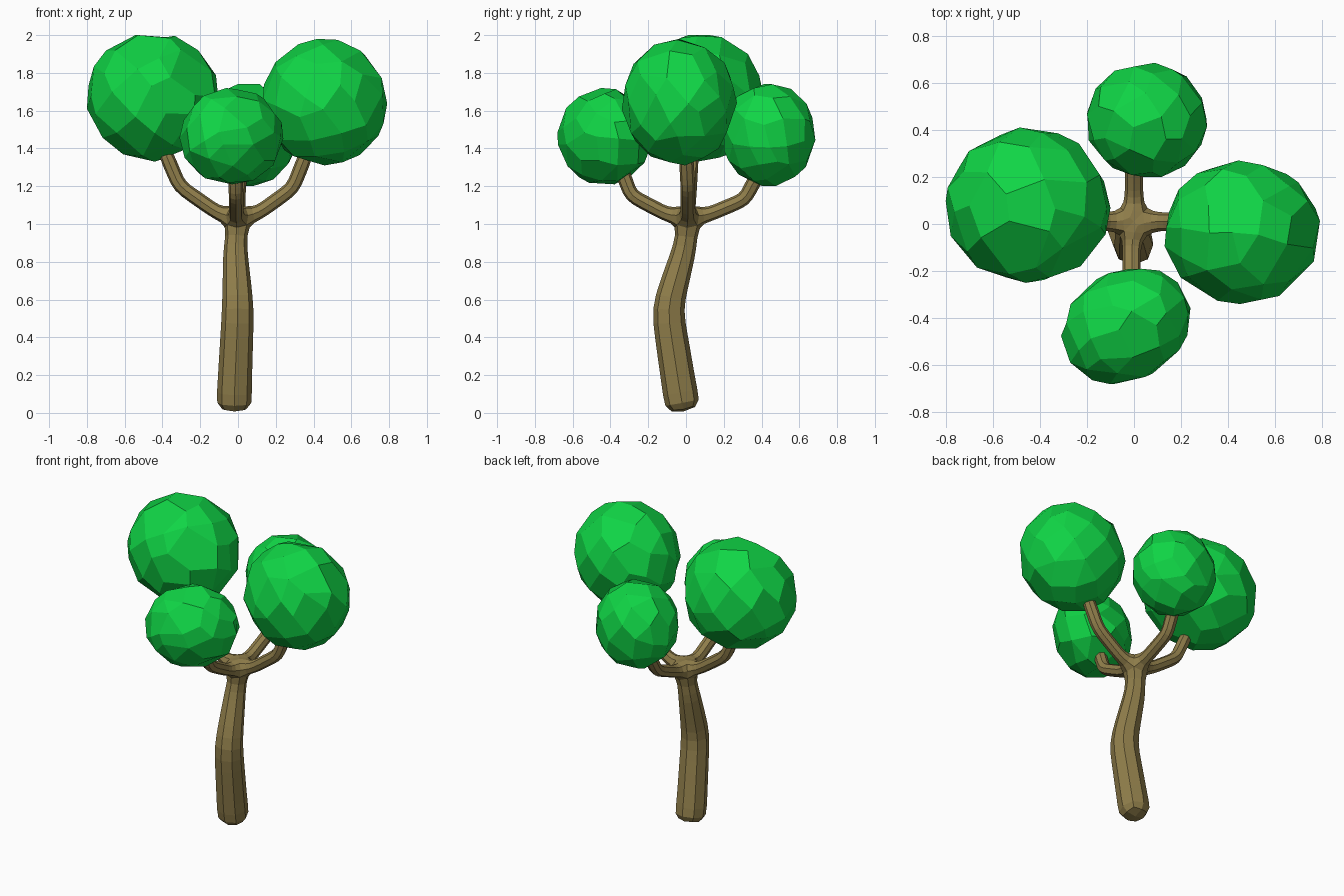
import bpy, bmesh, math, random
from mathutils import Vector, Matrix

cube = bpy.data.objects.get("Cube")
if cube:
    bpy.data.objects.remove(cube, do_unlink=True)


def material(name, rgb):
    mat = bpy.data.materials.new(name)
    mat.use_nodes = True
    mat.diffuse_color = (*rgb, 1)
    mat.node_tree.nodes["Principled BSDF"].inputs["Base Color"].default_value = (*rgb, 1)
    return mat


bark = material("brown bark", (0.28, 0.21, 0.07))
leaf = material("leaf green", (0.005, 0.66, 0.06))


def add_object(name, mesh, mat):
    obj = bpy.data.objects.new(name, mesh)
    bpy.context.collection.objects.link(obj)
    mesh.materials.append(mat)
    return obj


# Trunk and branches: a skinned skeleton, each point is (position, radius)
trunk = [((-0.02, -0.01, 0), 0.105), ((-0.02, -0.03, 0.1), 0.1),
         ((0, -0.1, 0.55), 0.092), ((-0.015, -0.005, 0.88), 0.068),
         ((0, 0.01, 1.04), 0.055)]
branches = [
    [(-0.11, 0.01, 1.06), (-0.31, 0.02, 1.2), (-0.39, 0.03, 1.39)],
    [(0.11, 0.01, 1.06), (0.29, 0.01, 1.19), (0.365, 0, 1.38)],
    [(-0.01, -0.1, 1.05), (-0.01, -0.29, 1.15), (-0.015, -0.35, 1.31)],
    [(0, 0.12, 1.05), (0, 0.31, 1.13), (0.01, 0.39, 1.28)],
]
points = list(trunk)
edges = [(i, i + 1) for i in range(len(trunk) - 1)]
for path in branches:
    previous = len(trunk) - 1
    for co in path:
        points.append((co, 0.042))
        edges.append((previous, len(points) - 1))
        previous = len(points) - 1
mesh = bpy.data.meshes.new("trunk_and_branches")
mesh.from_pydata([p[0] for p in points], edges, [])
tree = add_object("trunk_and_branches", mesh, bark)
tree.modifiers.new("Skin", 'SKIN').use_smooth_shade = False
for vert, (co, radius) in zip(mesh.skin_vertices[0].data, points):
    vert.radius = (radius, radius)
mesh.skin_vertices[0].data[0].use_root = True
tree.modifiers.new("Rounding", 'SUBSURF').levels = 1
tree.modifiers["Rounding"].render_levels = 1


def foliage(name, low, high, seed, stretch=1.0, angle=0):
    """Faceted crown: hull of scattered points on a ball, fitted to a box."""
    rng = random.Random(seed)
    turn = Matrix.Rotation(math.radians(angle), 3, 'Z')
    tilt = Matrix.Rotation(rng.uniform(0, 3), 3, 'X')
    bm = bmesh.new()
    count = 62
    for i in range(count):
        z = 1 - (2 * i + 1) / count
        a = i * math.pi * (3 - math.sqrt(5))
        r = math.sqrt(1 - z * z)
        jitter = Vector([rng.uniform(-0.1, 0.1) for _ in range(3)])
        p = tilt @ (Vector((r * math.cos(a), r * math.sin(a), z)) + jitter).normalized()
        p.x *= stretch
        bm.verts.new(turn @ p)
    bmesh.ops.convex_hull(bm, input=bm.verts)
    bmesh.ops.dissolve_limit(bm, angle_limit=math.radians(16),
                             verts=bm.verts, edges=bm.edges)
    for axis in range(3):
        values = [v.co[axis] for v in bm.verts]
        lo, hi = min(values), max(values)
        for v in bm.verts:
            t = (v.co[axis] - lo) / (hi - lo)
            v.co[axis] = low[axis] + t * (high[axis] - low[axis])
    bmesh.ops.recalc_face_normals(bm, faces=bm.faces)
    crown = bpy.data.meshes.new(name)
    bm.to_mesh(crown)
    bm.free()
    add_object(name, crown, leaf)


# Four leaf crowns
foliage("right_foliage", (-0.8, -0.25, 1.33), (-0.1, 0.41, 2.0), 1)
foliage("left_foliage", (0.13, -0.34, 1.31), (0.79, 0.27, 1.98), 2)
foliage("front_foliage", (-0.31, -0.68, 1.21), (0.24, -0.19, 1.72), 3, 1.2, 38)
foliage("back_foliage", (-0.2, 0.2, 1.2), (0.31, 0.685, 1.74), 4)
